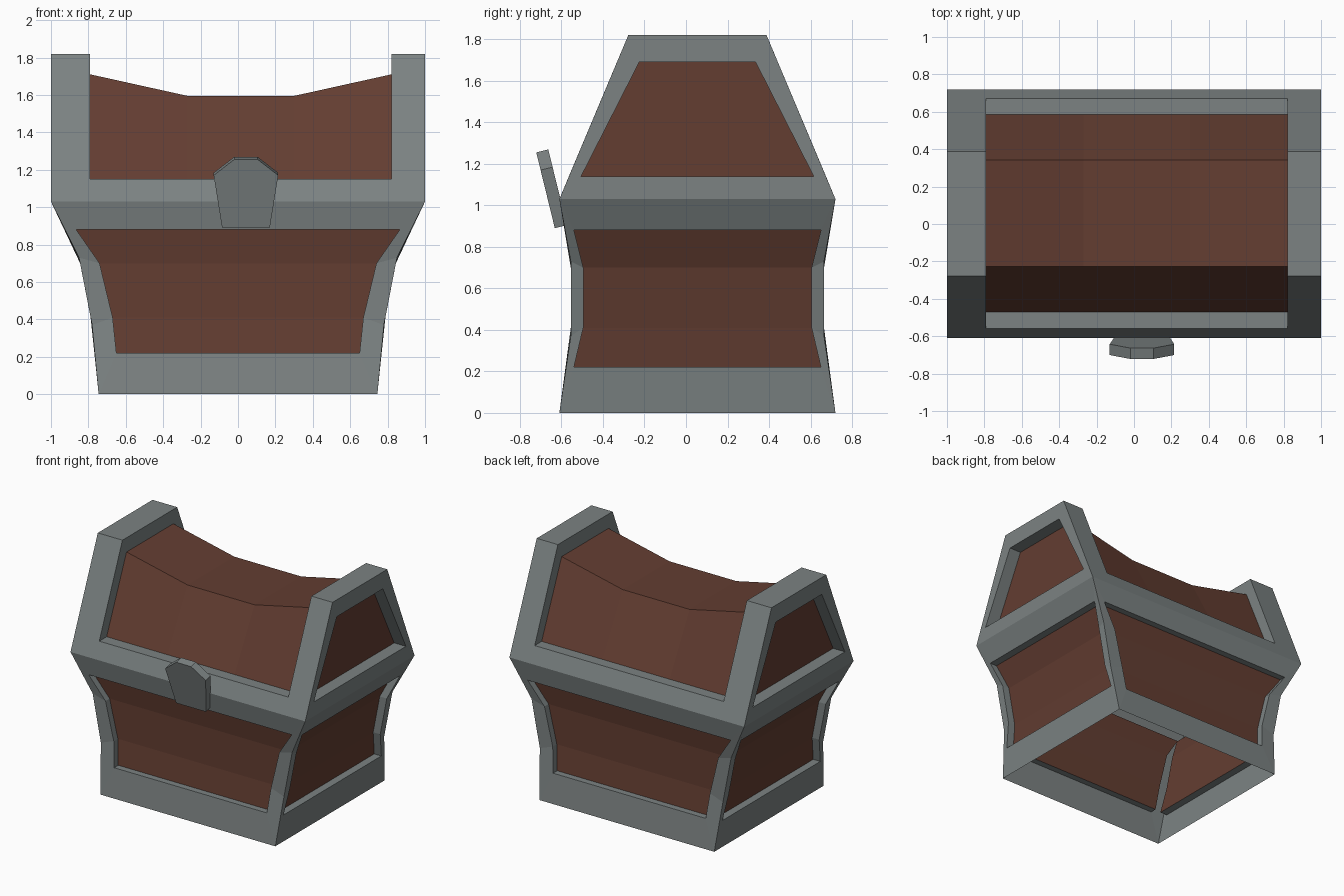
import bpy, bmesh

if "Cube" in bpy.data.objects:
    bpy.data.objects.remove(bpy.data.objects["Cube"])

CY = 0.055  # chest centre line in y


def material(name, color):
    m = bpy.data.materials.new(name)
    m.diffuse_color = color
    m.use_nodes = True
    m.node_tree.nodes["Principled BSDF"].inputs["Base Color"].default_value = m.diffuse_color
    return m


METAL = material("grey_metal", (0.20, 0.225, 0.225, 1))
WOOD = material("brown_wood", (0.125, 0.047, 0.031, 1))


def finish(bm, name):
    bmesh.ops.remove_doubles(bm, verts=bm.verts, dist=1e-4)
    bmesh.ops.recalc_face_normals(bm, faces=bm.faces)
    me = bpy.data.meshes.new(name)
    bm.to_mesh(me)
    bm.free()
    me.materials.append(METAL)
    me.materials.append(WOOD)
    ob = bpy.data.objects.new(name, me)
    bpy.context.collection.objects.link(ob)
    return ob


def face(bm, pts, mat=0):
    bm.faces.new([bm.verts.new(p) for p in pts]).material_index = mat


def loop(rows):
    return [r[0] for r in rows] + [r[-1] for r in reversed(rows)]


def framed_panel(bm, outer, opening, sunk):
    """Metal border, recess walls and a sunken wood panel; each argument is rows of points."""
    loops = [loop(outer), loop(opening), loop(sunk)]
    for a, b in zip(loops, loops[1:]):
        n = len(a)
        for i in range(n):
            j = (i + 1) % n
            face(bm, [a[i], a[j], b[j], b[i]])
    for r0, r1 in zip(sunk, sunk[1:]):
        for k in range(len(r0) - 1):
            face(bm, [r0[k], r0[k + 1], r1[k + 1], r1[k]], 1)


def wall_y(s, prof, d=0.0):
    """Front/back rows from (half width, half depth, z)."""
    return [[(-x, CY + s * (y - d), z), (x, CY + s * (y - d), z)] for x, y, z in prof]


def wall_x(s, prof, d=0.0):
    """End wall rows from (half width, half depth, z)."""
    return [[(s * (x - d), CY - y, z), (s * (x - d), CY + y, z)] for x, y, z in prof]


# Chest body: four waisted walls, open underneath
corner = [(.745, .665, 0), (.78, .61, .37), (.85, .61, .73), (1.0, .665, 1.03)]
long_open = [(.65, .634, .22), (.67, .61, .41), (.74, .61, .70), (.865, .637, .88)]
end_open = [(.766, .595, .22), (.788, .55, .41), (.844, .55, .70), (.925, .595, .88)]
bm = bmesh.new()
for s in (-1, 1):
    framed_panel(bm, wall_y(s, corner), wall_y(s, long_open), wall_y(s, long_open, .05))
    framed_panel(bm, wall_x(s, corner), wall_x(s, end_open), wall_x(s, end_open, .06))
finish(bm, "chest_body")

# Lid: trapezoid arch with a sagging wood top and recessed ends
bm = bmesh.new()
arch = [(-.665, 1.03), (-.333, 1.82), (.333, 1.82), (.665, 1.03)]
inner_arch = [(-.615, 1.15), (-.333, 1.82), (.333, 1.82), (.615, 1.15)]
sunk_arch = [(-.525, 1.15), (-.283, 1.71), (.287, 1.71), (.53, 1.15)]
stations = [(-.79, 0), (-.27, .115), (.30, .115), (.82, 0)]
outer = [[(-1, CY + y, z), (1, CY + y, z)] for y, z in arch]
opening = [[(-.79, CY + y, z), (.82, CY + y, z)] for y, z in inner_arch]
sunk = [[(x, CY + y, z - (sag if z > 1.5 else 0)) for x, sag in stations]
        for y, z in sunk_arch]
framed_panel(bm, outer, opening, sunk)
end_outer = [(1, .665, 1.03), (1, .333, 1.82)]
end_hole = [(1, .56, 1.14), (1, .28, 1.69)]
for s in (-1, 1):
    framed_panel(bm, wall_x(s, end_outer), wall_x(s, end_hole), wall_x(s, end_hole, .1))
finish(bm, "chest_lid")

# Latch: tilted six-sided plate on the front
bm = bmesh.new()
outline = [(-.085, .89), (.17, .89), (.215, 1.17), (.105, 1.255), (-.02, 1.255), (-.13, 1.17)]
front = [(x, -.632 - (z - .89) * .245, z) for x, z in outline]
back = [(x, y + .058, z + .014) for x, y, z in front]
face(bm, front)
face(bm, back)
for i in range(6):
    j = (i + 1) % 6
    face(bm, [front[i], front[j], back[j], back[i]])
finish(bm, "latch")
